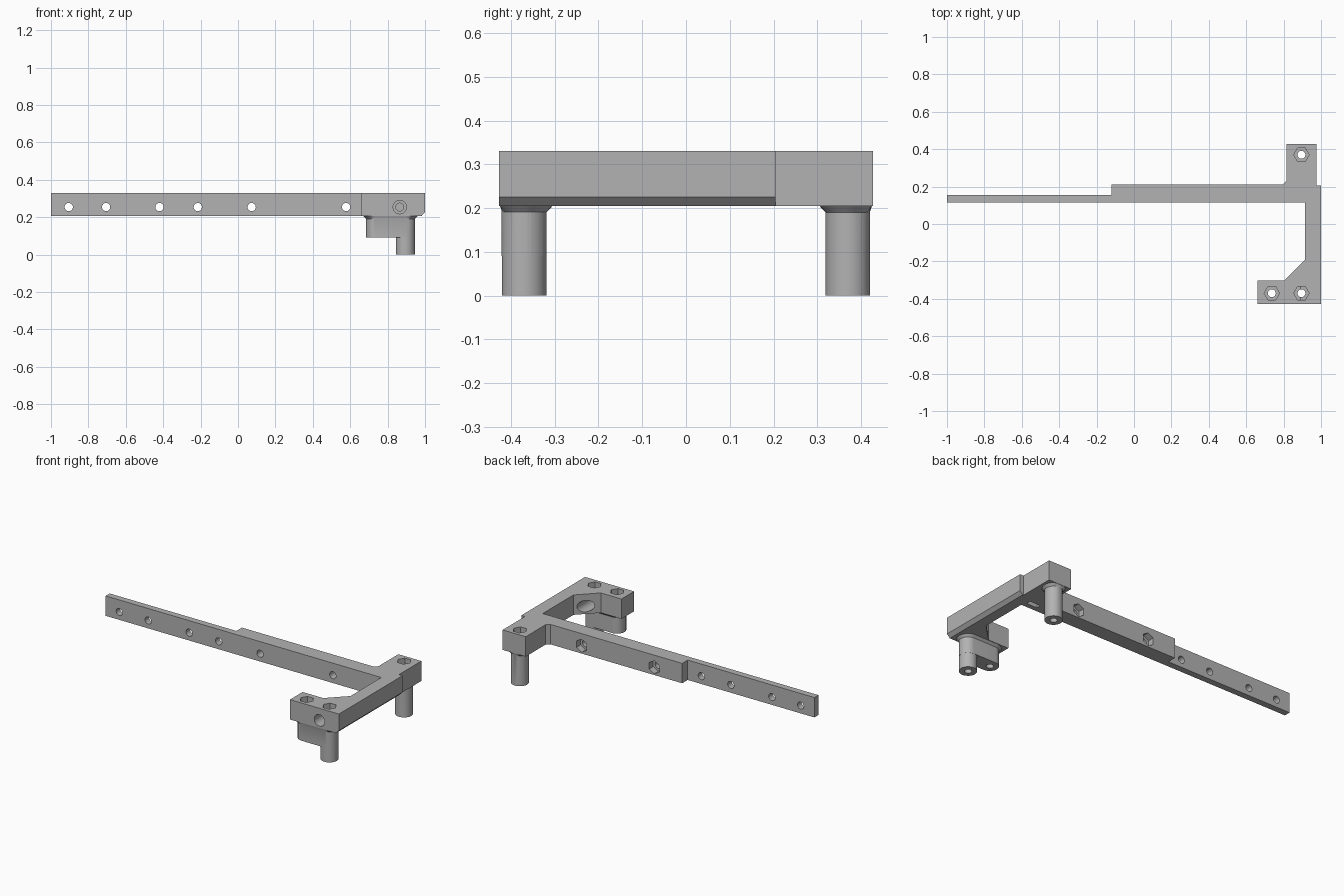
import bpy, bmesh, math
from mathutils import Vector

cube = bpy.data.objects.get("Cube")
if cube:
    bpy.data.objects.remove(cube, do_unlink=True)

grey = bpy.data.materials.new("plain grey")
grey.use_nodes = True
colour = (0.45, 0.45, 0.45, 1)
grey.diffuse_color = colour
grey.node_tree.nodes["Principled BSDF"].inputs["Base Color"].default_value = colour

BOTTOM, TOP, EDGE = 0.205, 0.33, 0.427
UP, BACK = Vector((0, 0, 1)), Vector((0, 1, 0))


def loft(name, lower, upper):
    """Solid between two matching rings of points."""
    bm = bmesh.new()
    a = [bm.verts.new(p) for p in lower]
    b = [bm.verts.new(p) for p in upper]
    bm.faces.new(a)
    bm.faces.new(b)
    n = len(a)
    for i in range(n):
        j = (i + 1) % n
        bm.faces.new((a[i], a[j], b[j], b[i]))
    bmesh.ops.recalc_face_normals(bm, faces=bm.faces)
    mesh = bpy.data.meshes.new(name)
    bm.to_mesh(mesh)
    bm.free()
    mesh.materials.append(grey)
    ob = bpy.data.objects.new(name, mesh)
    bpy.context.collection.objects.link(ob)
    return ob


def rod(name, start, axis, length, r, sides=40, turn=0.0):
    """Straight round or hexagonal bar along z or y."""
    side = Vector((1, 0, 0))
    other = axis.cross(side)
    angles = [turn + math.tau * i / sides for i in range(sides)]
    ring = [Vector(start) + r * (math.cos(t) * side + math.sin(t) * other) for t in angles]
    return loft(name, ring, [p + axis * length for p in ring])


def box(name, x0, x1, y0, y1, z0, z1):
    ring = [(x0, y0), (x1, y0), (x1, y1), (x0, y1)]
    return loft(name, [(x, y, z0) for x, y in ring], [(x, y, z1) for x, y in ring])


def slot_ring(x0, x1, y, r, z):
    """Rounded outline around two centres, kept inside the frame edges."""
    pts = []
    for cx, start in ((x1, -90), (x0, 90)):
        for i in range(21):
            t = math.radians(start + 9 * i)
            py = max(-EDGE + 0.001, min(EDGE - 0.001, y + r * math.sin(t)))
            pts.append((cx + r * math.cos(t), py, z))
    return pts


def boolean(target, tool, operation):
    tool.hide_render = True
    m = target.modifiers.new(operation.title(), "BOOLEAN")
    m.operation, m.solver, m.object = operation, "EXACT", tool
    bpy.context.view_layer.objects.active = target
    bpy.ops.object.modifier_apply(modifier=m.name)
    bpy.data.objects.remove(tool, do_unlink=True)


# Long arm, cross arm and end blocks as one extruded plan
plan = [(-1, .115), (.915, .115), (.915, -.19), (.803, -.302), (.66, -.302),
        (.66, -EDGE), (1, -EDGE), (1, .205), (.975, .205), (.975, EDGE),
        (.815, EDGE), (.815, .23), (.795, .21), (-.12, .21), (-.12, .155), (-1, .155)]
frame = loft("bracket_frame", [(x, y, BOTTOM) for x, y in plan],
             [(x, y, TOP) for x, y in plan])

# Chamfer along the lower outer edge of the cross arm
wedge = [(.979, BOTTOM - .001), (1.01, BOTTOM - .001), (1.01, .236)]
boolean(frame, loft("chamfer_cutter", [(x, -.5, z) for x, z in wedge],
                    [(x, .205, z) for x, z in wedge]), "DIFFERENCE")

# Pegs and their flared collars
PEG_X, NEAR_X, PEG_Y, PEG_R = .895, .737, .37, .051
for y, x0 in ((PEG_Y, PEG_X - .0005), (-PEG_Y, NEAR_X)):
    boolean(frame, loft("collar", slot_ring(x0, PEG_X, y, PEG_R - .002, .188),
                        slot_ring(x0, PEG_X, y, .067, BOTTOM + .002)), "UNION")
    boolean(frame, rod("peg", (PEG_X, y, 0), UP, .25, PEG_R), "UNION")
boolean(frame, loft("step_block", slot_ring(NEAR_X, PEG_X, -PEG_Y, PEG_R + .0006, .09),
                    slot_ring(NEAR_X, PEG_X, -PEG_Y, PEG_R + .0006, .24)), "UNION")

# Upright screw holes with hexagonal nut pockets
for x, y in ((PEG_X, PEG_Y), (PEG_X, -PEG_Y), (NEAR_X, -PEG_Y)):
    boolean(frame, rod("hole_cutter", (x, y, -.1), UP, .6, .021), "DIFFERENCE")
    boolean(frame, rod("hex_cutter", (x, y, TOP - .05), UP, .2, .041, 6), "DIFFERENCE")

# Holes through the long arm, two with nut pockets on the back
HOLE_Z = .254
for x in (-.905, -.705, -.42, -.215, .073, .578):
    boolean(frame, rod("hole_cutter", (x, .05, HOLE_Z), BACK, .3, .022), "DIFFERENCE")
    if x > 0:
        boolean(frame, rod("hex_cutter", (x, .17, HOLE_Z), BACK, .1, .041, 6, math.pi / 6),
                "DIFFERENCE")

# Tool passage, blind screw hole and nut slot from below
boolean(frame, rod("passage_cutter", (.865, -.5, HOLE_Z), BACK, .4, .036), "DIFFERENCE")
boolean(frame, rod("hole_cutter", (.865, .05, HOLE_Z), BACK, .15, .021), "DIFFERENCE")
boolean(frame, box("slot_cutter", .828, .902, .145, .175, .15, .292), "DIFFERENCE")

# Smooth the round walls only
bpy.ops.object.select_all(action="DESELECT")
frame.select_set(True)
bpy.context.view_layer.objects.active = frame
bpy.ops.object.shade_smooth_by_angle(angle=math.radians(25))
